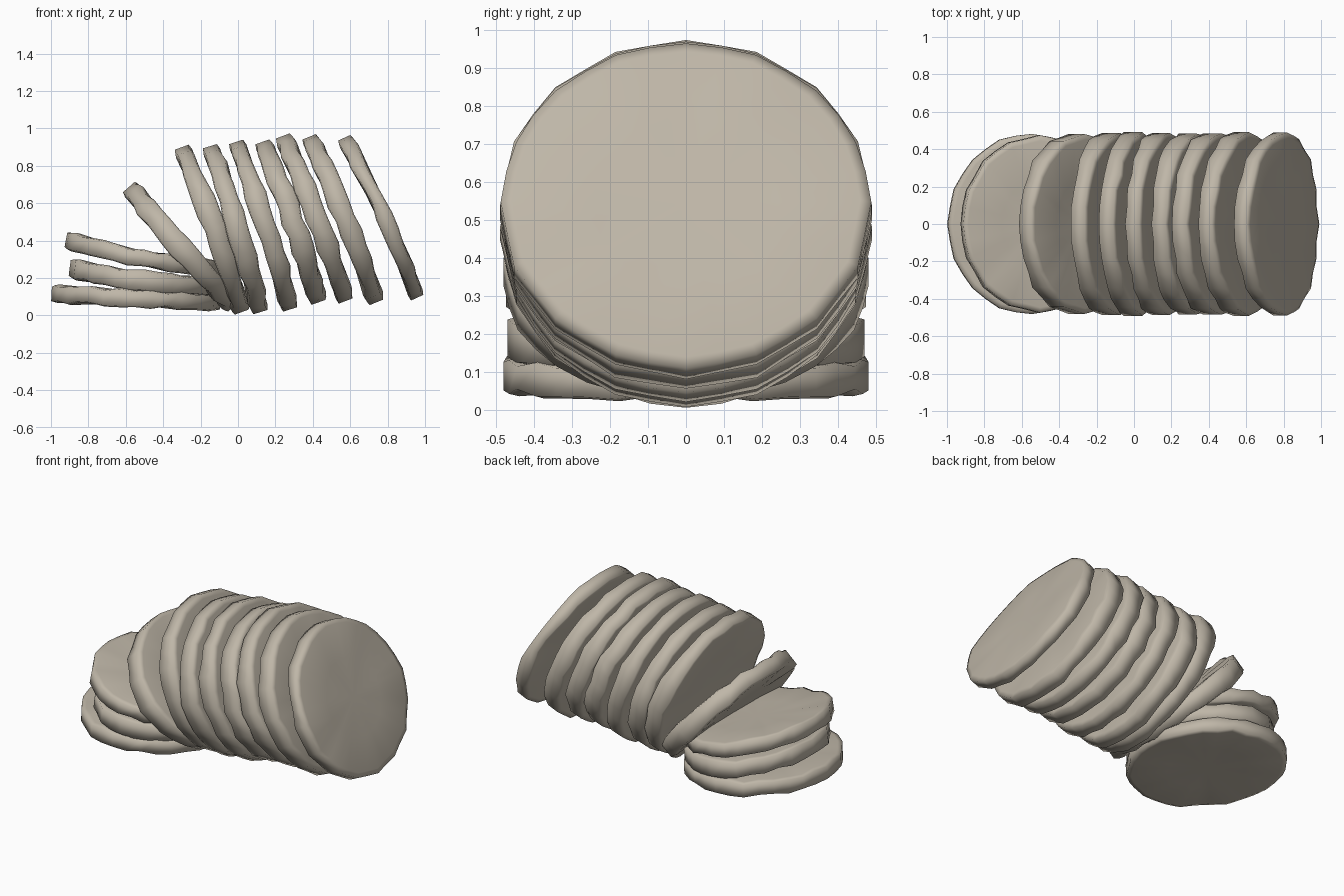
import bpy, bmesh, math, random
from mathutils import Vector

if "Cube" in bpy.data.objects:
    bpy.data.objects.remove(bpy.data.objects["Cube"])

random.seed(4)
mat = bpy.data.materials.new("pale beige")
mat.diffuse_color = (0.52, 0.47, 0.39, 1)
mat.use_nodes = True
mat.node_tree.nodes["Principled BSDF"].inputs["Base Color"].default_value = mat.diffuse_color
SIDES = 32

def slice_disc(name, top, bottom, half_width, thick, bend, swell=0.0):
    """Wobbly round slice; top/bottom are the (x, z) ends of its mid-plane."""
    a, b = Vector((top[0], 0, top[1])), Vector((bottom[0], 0, bottom[1]))
    mid, v = (a + b) / 2, (a - b).normalized()
    half_len = (a - b).length / 2
    n = Vector((v.z, 0, -v.x))
    # uneven rim, mirrored left to right
    wob = [[random.uniform(-1, 1) for _ in range(SIDES // 2 + 1)] for _ in range(3)]
    bm = bmesh.new()

    def point(i, r, side, lift):
        k = min(i, SIDES - i)
        t = 2 * math.pi * i / SIDES
        c = math.cos(t)
        lift *= 1 + swell * (r * math.sin(t)) ** 2
        if i % 2:
            r *= 0.987
        if 0 < k < SIDES // 2:
            r *= 1 + 0.008 * wob[2][k]
            lift += 0.009 * wob[0 if side > 0 else 1][k] * (r > 0.6)
        off = side * lift + bend * (1 - (r * c) ** 2)
        return bm.verts.new(mid + v * (r * c * half_len)
                            + Vector((0, r * math.sin(t) * half_width, 0)) + n * off)

    h = thick / 2
    # rings run from the front face, round the rim, to the back face
    spec = [(0.5, 1, h * 0.9), (0.94, 1, h), (1, 1, h * 0.85),
            (1, -1, h * 0.85), (0.94, -1, h), (0.5, -1, h * 0.9)]
    rings = [[point(i, *s) for i in range(SIDES)] for s in spec]
    for p, q in zip(rings, rings[1:]):
        for i in range(SIDES):
            j = (i + 1) % SIDES
            bm.faces.new((p[i], p[j], q[j], q[i]))
    for ring, s in ((rings[0], 1), (rings[-1], -1)):
        c = bm.verts.new(mid + n * (s * h * 0.9 + bend))
        for i in range(SIDES):
            bm.faces.new((c, ring[i], ring[(i + 1) % SIDES]))
    bmesh.ops.recalc_face_normals(bm, faces=bm.faces)
    me = bpy.data.meshes.new(name)
    bm.to_mesh(me)
    bm.free()
    me.materials.append(mat)
    ob = bpy.data.objects.new(name, me)
    bpy.context.collection.objects.link(ob)
    bpy.context.view_layer.objects.active = ob
    ob.select_set(True)
    bpy.ops.object.shade_smooth_by_angle(angle=math.radians(85))
    ob.select_set(False)

# leaning row of slices, left to right
row = [((-0.30, 0.90), (0.02, 0.018)), ((-0.15, 0.905), (0.12, 0.018)),
       ((-0.01, 0.928), (0.278, 0.032)), ((0.13, 0.928), (0.43, 0.07)),
       ((0.24, 0.96), (0.575, 0.077)), ((0.38, 0.955), (0.74, 0.07))]
for i, (t, b) in enumerate(row):
    slice_disc(f"leaning_slice_{i + 1}", t, b, 0.487, 0.092, 0.015, 0.3)
slice_disc("leaning_slice_7", (0.568, 0.95), (0.958, 0.095), 0.487, 0.085, 0.02, -0.1)

# slice tipping over
slice_disc("tipping_slice", (-0.583, 0.687), (-0.02, 0.05), 0.478, 0.10, -0.01, 0.2)

# fallen slices lying flat
slice_disc("fallen_slice_top", (-0.92, 0.405), (-0.09, 0.245), 0.472, 0.09, -0.02)
slice_disc("fallen_slice_middle", (-0.9, 0.255), (-0.1, 0.15), 0.467, 0.10, -0.02, 0.1)
slice_disc("fallen_slice_bottom", (-0.997, 0.115), (-0.095, 0.07), 0.485, 0.09, 0.0)
